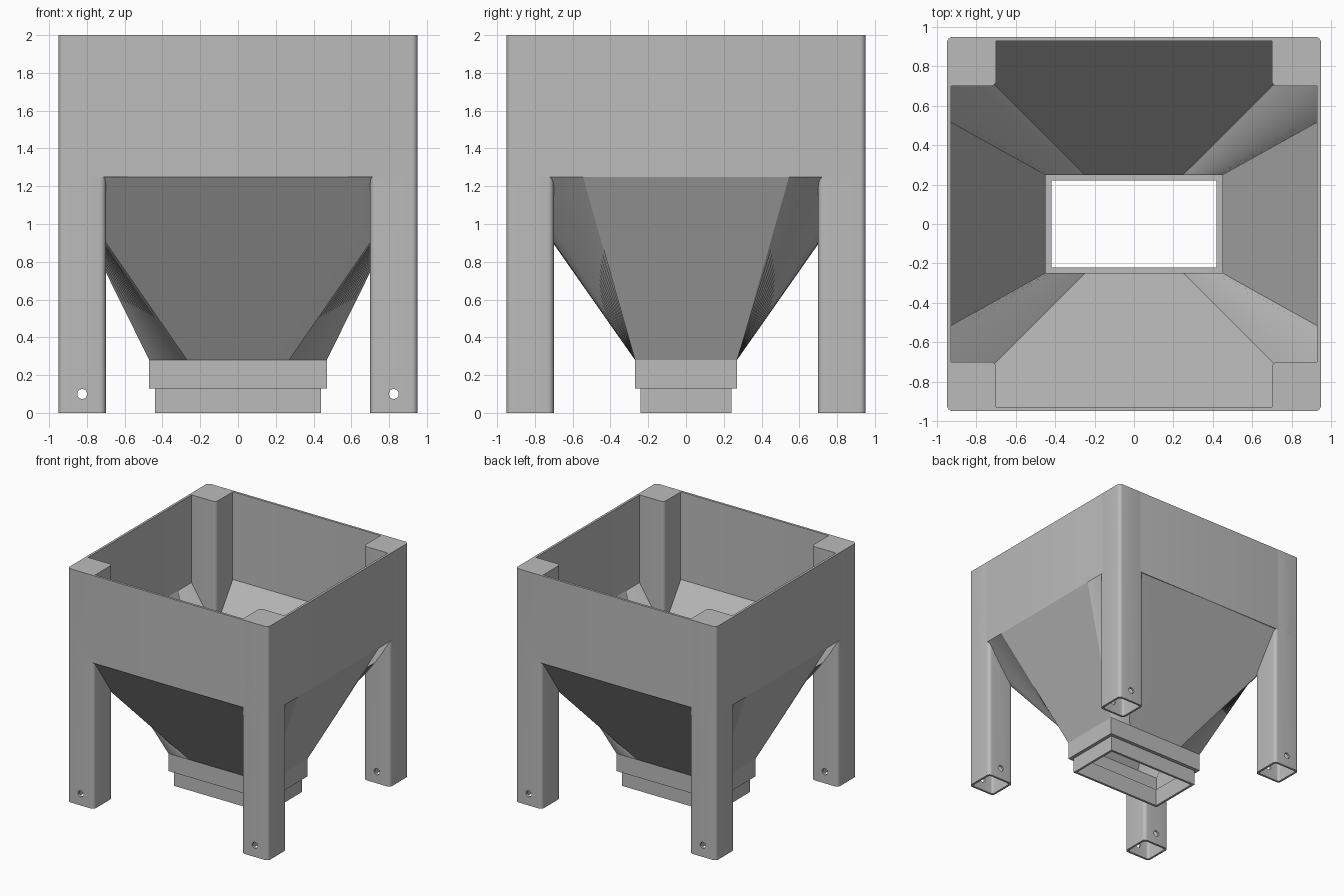
import bpy, bmesh
from math import pi, cos, sin, tan, atan2, radians

cube = bpy.data.objects.get("Cube")
if cube:
    bpy.data.objects.remove(cube, do_unlink=True)

steel = bpy.data.materials.new("plain_grey")
steel.use_nodes = True
grey = (0.5, 0.5, 0.5, 1)
steel.diffuse_color = grey
steel.node_tree.nodes["Principled BSDF"].inputs["Base Color"].default_value = grey


def finish(bm, name):
    bmesh.ops.recalc_face_normals(bm, faces=bm.faces)
    mesh = bpy.data.meshes.new(name)
    bm.to_mesh(mesh)
    bm.free()
    mesh.materials.append(steel)
    ob = bpy.data.objects.new(name, mesh)
    bpy.context.collection.objects.link(ob)
    return ob


def select_only(ob):
    bpy.ops.object.select_all(action='DESELECT')
    ob.select_set(True)
    bpy.context.view_layer.objects.active = ob


def smooth(ob):
    select_only(ob)
    bpy.ops.object.shade_smooth_by_angle(angle=radians(30))


def loft(name, rings, closed):
    """Skin matching rings; join last to first, or cap both ends."""
    bm = bmesh.new()
    loops = [[bm.verts.new(p) for p in ring] for ring in rings]
    n = len(loops[0])
    pairs = list(zip(loops, loops[1:]))
    if closed:
        pairs.append((loops[-1], loops[0]))
    else:
        bm.faces.new(loops[0])
        bm.faces.new(loops[-1])
    for a, b in pairs:
        for i in range(n):
            j = (i + 1) % n
            bm.faces.new((a[i], a[j], b[j], b[i]))
    return finish(bm, name)


def round_rect(hx, hy, r, z, cx=0, cy=0, steps=6):
    ring = []
    for k, (sx, sy) in enumerate([(1, 1), (-1, 1), (-1, -1), (1, -1)]):
        for i in range(steps + 1):
            a = (k + i / steps) * pi / 2
            ring.append((cx + sx * (hx - r) + r * cos(a),
                         cy + sy * (hy - r) + r * sin(a), z))
    return ring


def rect(hx, hy, z):
    return [(hx, hy, z), (-hx, hy, z), (-hx, -hy, z), (hx, -hy, z)]


def ray_rect(hx, hy, angles, z, limit=1.88):
    """Rectangle sampled along rays from the centre, corners kept inside the legs."""
    quarter = []
    for a in angles:
        d = min(hx / max(cos(a), 1e-6), hy / max(sin(a), 1e-6))
        x, y = d * cos(a), d * sin(a)
        s = min(1, limit / (x + y))
        quarter.append((x * s, y * s))
    q = quarter[:-1]
    r = quarter[:0:-1]
    pts = q + [(-x, y) for x, y in r] + [(-x, -y) for x, y in q] + [(x, -y) for x, y in r]
    return [(x, y, z) for x, y in pts]


# Upper bin wall
smooth(loft("bin_wall", [round_rect(0.95, 0.95, 0.03, 1.25), round_rect(0.95, 0.95, 0.03, 2),
                         round_rect(0.93, 0.93, 0.02, 2), round_rect(0.93, 0.93, 0.02, 1.25)], True))


# Hopper funnel: twisted corners between the narrow mouth and the square bin
def corner_angles(hx, hy, steps=14):
    c = atan2(hy, hx)
    return [0] + [c + (pi / 4 - c) * i / steps for i in range(steps + 1)] + [pi / 2]


outer = corner_angles(0.47, 0.27)
inner = corner_angles(0.45, 0.25)
smooth(loft("hopper", [ray_rect(0.47, 0.27, outer, 0.28), ray_rect(0.95, 0.95, outer, 1.25),
                       ray_rect(0.93, 0.93, inner, 1.25), ray_rect(0.45, 0.25, inner, 0.28)], True))

# Stepped outlet spout
steps = [(0, 0.28), (0.03, 0.13)]
profile = [(0.47, 0.28), (0.47, 0.13), (0.44, 0.13), (0.44, 0),
           (0.42, 0), (0.42, 0.15), (0.45, 0.15), (0.45, 0.28)]
loft("outlet_spout", [rect(h, h - 0.2, z) for h, z in profile], True)

# Hollow legs, capped on top, with a bolt hole through front and back
for side, sx in (("left", 1), ("right", -1)):
    for end, sy in (("front", -1), ("back", 1)):
        cx, cy = sx * 0.825, sy * 0.825
        leg = loft(f"{end}_{side}_leg",
                   [round_rect(0.107, 0.107, 0.02, 1.98, cx, cy),
                    round_rect(0.107, 0.107, 0.02, 0, cx, cy),
                    round_rect(0.125, 0.125, 0.03, 0, cx, cy),
                    round_rect(0.125, 0.125, 0.03, 2, cx, cy)], False)
        circle = [(cx + 0.026 * cos(i * pi / 12), 0.1 + 0.026 * sin(i * pi / 12)) for i in range(24)]
        drill = loft("drill", [[(x, cy + d, z) for x, z in circle] for d in (-0.2, 0.2)], False)
        drill.hide_render = True
        cut = leg.modifiers.new("bolt_hole", 'BOOLEAN')
        cut.operation = 'DIFFERENCE'
        cut.solver = 'EXACT'
        cut.object = drill
        select_only(leg)
        bpy.ops.object.modifier_apply(modifier=cut.name)
        bpy.data.objects.remove(drill, do_unlink=True)
        smooth(leg)
